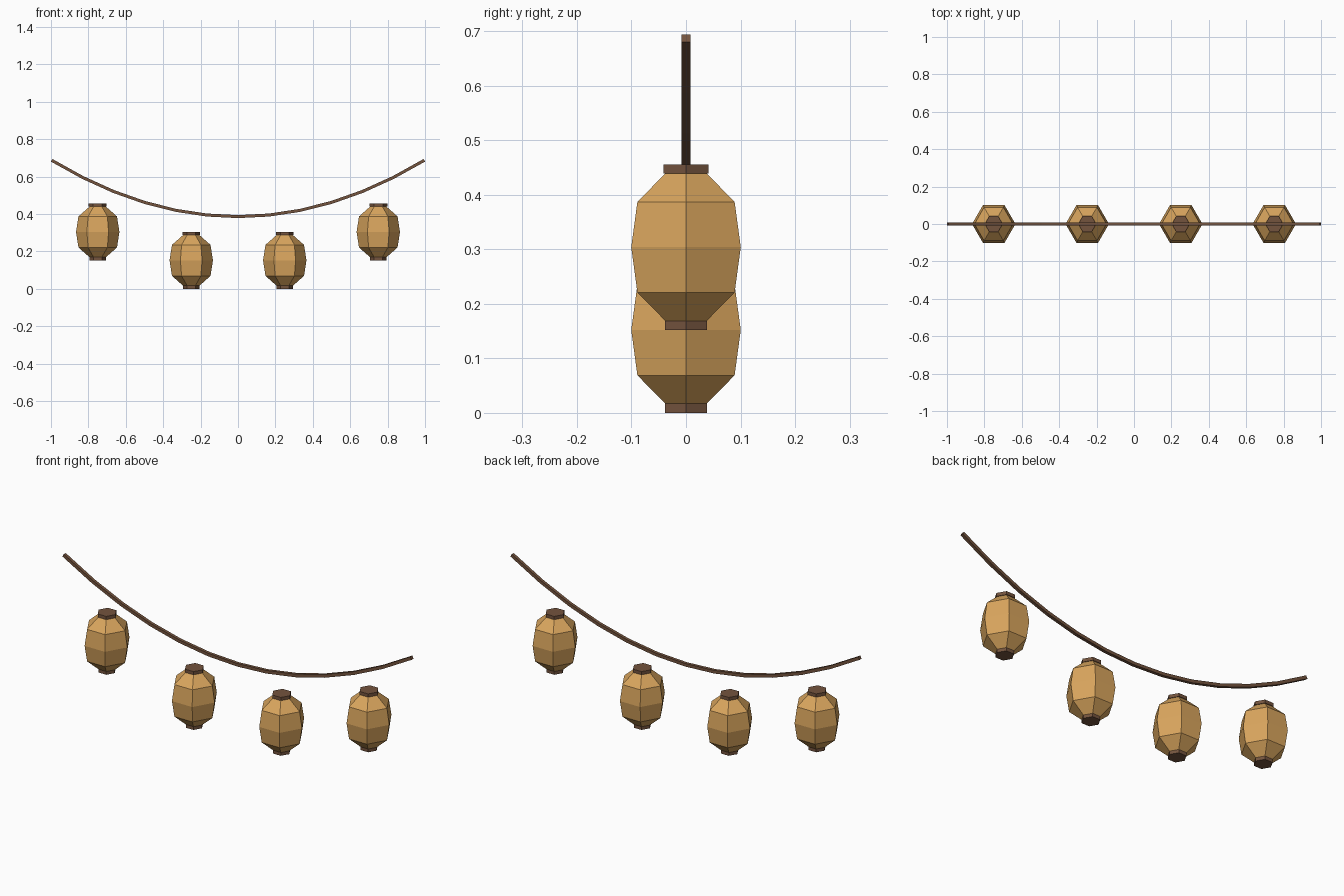
import bpy, bmesh, math
from mathutils import Vector

cube = bpy.data.objects.get("Cube")
if cube:
    bpy.data.objects.remove(cube, do_unlink=True)


def material(name, rgb):
    mat = bpy.data.materials.new(name)
    mat.use_nodes = True
    mat.diffuse_color = (*rgb, 1)
    mat.node_tree.nodes["Principled BSDF"].inputs["Base Color"].default_value = (*rgb, 1)
    return mat


paper = material("amber_paper", (0.69, 0.375, 0.11))
wood = material("brown_wood", (0.175, 0.088, 0.048))


def loft(name, rings, mat, location=(0, 0, 0)):
    """Skin a closed solid through equally sized rings of points."""
    bm = bmesh.new()
    loops = [[bm.verts.new(p) for p in ring] for ring in rings]
    n = len(loops[0])
    for a, b in zip(loops, loops[1:]):
        for i in range(n):
            j = (i + 1) % n
            bm.faces.new((a[i], a[j], b[j], b[i]))
    bm.faces.new(loops[0])
    bm.faces.new(loops[-1])
    bmesh.ops.recalc_face_normals(bm, faces=bm.faces)
    mesh = bpy.data.meshes.new(name)
    bm.to_mesh(mesh)
    bm.free()
    mesh.materials.append(mat)
    obj = bpy.data.objects.new(name, mesh)
    obj.location = location
    bpy.context.collection.objects.link(obj)
    return obj


def hexagon(radius, z):
    angles = [math.radians(60 * i) for i in range(6)]
    return [(radius * math.cos(a), radius * math.sin(a), z) for a in angles]


# Hexagonal paper lanterns with a wooden cap at each end
body = [(0.043, 0.016), (0.103, 0.069), (0.116, 0.152), (0.103, 0.235), (0.043, 0.288)]
bottom_cap = [(0.044, 0), (0.044, 0.017)]
top_cap = [(0.048, 0.287), (0.048, 0.304)]

for side, sign in (("right", -1), ("left", 1)):
    for place, x, z in (("inner", 0.25, 0), ("outer", 0.75, 0.152)):
        for part, profile, mat in (("lantern_body", body, paper),
                                   ("lantern_bottom_cap", bottom_cap, wood),
                                   ("lantern_top_cap", top_cap, wood)):
            loft(f"{place}_{side}_{part}", [hexagon(r, h) for r, h in profile],
                 mat, (sign * x, 0, z))

# Sagging square rope
SEGMENTS, HALF = 12, 0.008
path = []
for i in range(SEGMENTS + 1):
    t = 2 * i / SEGMENTS - 1
    path.append(Vector((t * 0.996, 0, 0.386 + 0.301 * t * t)))

rings = []
for i, p in enumerate(path):
    tangent = (path[min(i + 1, SEGMENTS)] - path[max(i - 1, 0)]).normalized()
    up = Vector((-tangent.z, 0, tangent.x)) * HALF
    out = Vector((0, HALF, 0))
    rings.append([p + up + out, p + up - out, p - up - out, p - up + out])
loft("rope", rings, wood)
